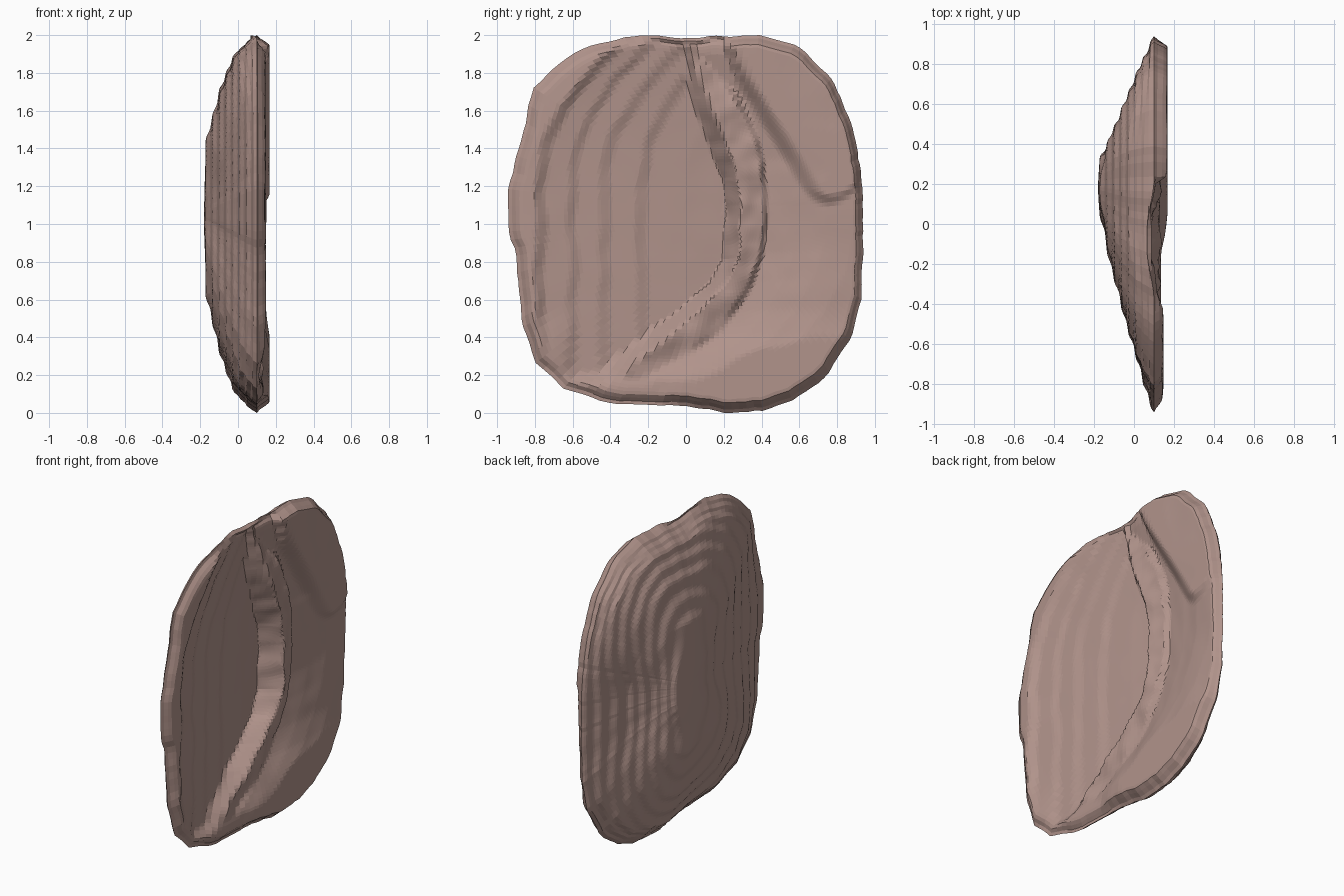
import bpy, bmesh, math
from mathutils import Vector, noise

if "Cube" in bpy.data.objects:
    bpy.data.objects.remove(bpy.data.objects["Cube"])

PEAK_Y, PEAK_Z = 0.2, 1.05
SEGMENTS, RINGS = 160, 58

# Rim outline (y, z), clockwise from the upper front
OUTLINE = [(-.5, 1.95), (-.25, 2), (0, 1.985), (.38, 2), (.6, 1.94), (.78, 1.76),
           (.88, 1.52), (.93, 1.3), (.94, .9), (.925, .6), (.88, .42), (.75, .2),
           (.58, .07), (.4, .01), (.2, 0), (0, .04), (-.4, .05), (-.65, .13),
           (-.8, .27), (-.87, .5), (-.9, .85), (-.94, .95), (-.94, 1.2),
           (-.87, 1.45), (-.81, 1.72), (-.65, 1.87)]
# Outer height against fraction of the way from peak to rim
BACK = [(0, -.178), (.2, -.165), (.34, -.085), (.55, -.005), (.82, .05), (1, .1)]
FRONT = [(0, -.178), (.18, -.15), (.35, -.1), (.53, -.05), (.7, 0), (.88, .055), (1, .1)]
TALL = [(0, -.178), (.42, -.16), (.68, -.1), (.89, -.02), (1, .09)]
# Foot and outer edge of the curved ridge beside the bowl (z, y)
FOOT = [(.17, -.5), (.25, -.42), (.44, -.19), (.55, -.03), (.68, .12), (.81, .2),
        (1.1, .21), (1.25, .19), (1.39, .13), (1.66, .03), (1.9, 0)]
EDGE = [(.17, -.18), (.25, -.05), (.41, .17), (.54, .28), (.7, .37), (.85, .42),
        (1.1, .44), (1.34, .42), (1.5, .37), (1.66, .3), (1.8, .16), (1.9, .06)]
# Heights across the bowl floor, and across the shelf from the ridge outward
BOWL = [(-.9, .14), (-.8, .148), (-.74, .115), (-.63, .105), (-.58, .085), (-.46, .08),
        (-.4, .06), (-.26, .052), (-.2, .032), (0, .02), (.2, 0)]
SHELF = [(0, .08), (.15, .11), (.3, .133), (.45, .145)]


def interp(table, v):
    if v <= table[0][0]:
        return table[0][1]
    for (a, fa), (b, fb) in zip(table, table[1:]):
        if v <= b:
            return fa + (fb - fa) * (v - a) / (b - a)
    return table[-1][1]


def smooth(a, b, v):
    t = max(0, min(1, (v - a) / (b - a)))
    return t * t * (3 - 2 * t)


def rough(y, z, scale, seed):
    return noise.noise(Vector((y * scale, z * scale, seed)))


def rim_radius(a):
    """Distance from the peak to the outline along angle a."""
    dy, dz = math.cos(a), math.sin(a)
    for i, (y0, z0) in enumerate(OUTLINE):
        y1, z1 = OUTLINE[(i + 1) % len(OUTLINE)]
        ey, ez = y1 - y0, z1 - z0
        py, pz = y0 - PEAK_Y, z0 - PEAK_Z
        det = dz * ey - dy * ez
        if abs(det) < 1e-9:
            continue
        r = (pz * ey - py * ez) / det
        s = (dy * pz - dz * py) / det
        if r > 0 and -1e-6 <= s <= 1 + 1e-6:
            return r
    return 0.9


def terrace(x, step=.036):
    """Turn a slope into soft growth steps."""
    n = math.floor(x / step)
    f = x / step - n
    return step * (n + .5 * f + .5 * smooth(.45, .95, f))


def outer_x(a, q, y, z):
    w = math.sin(a) ** 2
    if math.cos(a) > 0 and math.sin(a) < 0:
        w *= w
    side = interp(BACK if math.cos(a) > 0 else FRONT, q)
    x = side * (1 - w) + interp(TALL, q) * w
    x += .012 * rough(y, z, 4, 1) * (1 - q)
    return max(-.18, terrace(x))


def shelf_x(y, z, edge):
    x = interp(SHELF, y - edge) + .045 * smooth(.6, .2, z)
    # Raised lobe at the upper back, slanting away from the ridge
    left = .16 + .62 * (1.9 - z)
    bottom = 1.11 + 3 * (y - .74) ** 2
    lobe = smooth(left, left + .13, y) * smooth(bottom - .02, bottom + .06, z)
    x += (.168 - x) * lobe
    return min(.168, x + .008 * rough(y, z, 4, 7))


def inner_x(q, y, z, out):
    # Bowl terraces curve over towards the top of the ridge
    u = y - .75 * max(0, z - 1.2) ** 2 + .025 * rough(y, z, 6, 3)
    floor = interp(BOWL, u) + .02 * smooth(-.55, -.75, y) * smooth(.55, .25, z)
    wobble = .015 * rough(y, z, 9, 11)
    foot, edge = interp(FOOT, z) + wobble, interp(EDGE, z) + wobble
    t = (y - foot) / (edge - foot)
    crest = .132 + .016 * rough(y, z, 9, 5) - .035 * smooth(1.6, 1.9, z)
    rise = .34
    if t <= 0:
        top = floor
    elif t < rise:
        top = floor + (crest - floor) * t / rise
    elif t < .85:
        top = crest - .022 * (t - rise) / (.85 - rise)
    else:
        # Step down from the ridge to the shelf
        k = smooth(.85, 1, t)
        top = (crest - .022) * (1 - k) + shelf_x(y, z, edge) * k
    # Bottom margin runs under the end of the bowl
    low = smooth(.22, .13, z)
    top += (max(top, .135) - top) * low
    top = max(top, out + .03)
    # Round the rim over
    k = math.sqrt(max(0, 1 - smooth(.94, 1, q)))
    return out + (top - out) * k


def build_shell():
    bm = bmesh.new()
    sheets = {"outer": [], "inner": []}
    for i in range(SEGMENTS):
        a = 2 * math.pi * i / SEGMENTS
        ca, sa = math.cos(a), math.sin(a)
        r = rim_radius(a) + .008 * rough(ca, sa, 9, 2) + .006 * rough(ca, sa, 22, 4)
        cols = {"outer": [], "inner": []}
        for j in range(1, RINGS):
            q = j / RINGS
            y, z = PEAK_Y + r * q * ca, PEAK_Z + r * q * sa
            xo = outer_x(a, q, y, z)
            cols["outer"].append(bm.verts.new((xo, y, z)))
            cols["inner"].append(bm.verts.new((inner_x(q, y, z, xo), y, z)))
        # Rim dips outward where the bowl runs out at the top
        y, z = PEAK_Y + r * ca, PEAK_Z + r * sa
        dip = .035 * smooth(.3, .05, abs(y + .08)) * smooth(1.7, 1.9, z)
        rim = bm.verts.new((.1 - dip, y, max(0, min(2, z))))
        for name in sheets:
            sheets[name].append(cols[name] + [rim])
    for name, x in (("outer", -.178), ("inner", 0)):
        centre = bm.verts.new((x, PEAK_Y, PEAK_Z))
        cols = sheets[name]
        for i in range(SEGMENTS):
            c, d = cols[i], cols[(i + 1) % SEGMENTS]
            bm.faces.new((centre, c[0], d[0]))
            for j in range(RINGS - 1):
                bm.faces.new((c[j], c[j + 1], d[j + 1], d[j]))
    bmesh.ops.recalc_face_normals(bm, faces=bm.faces)
    mesh = bpy.data.meshes.new("shell")
    bm.to_mesh(mesh)
    bm.free()
    return mesh


mat = bpy.data.materials.new("dusty pink brown")
mat.diffuse_color = (.44, .295, .26, 1)
mat.use_nodes = True
mat.node_tree.nodes["Principled BSDF"].inputs["Base Color"].default_value = mat.diffuse_color
shell = bpy.data.objects.new("shell", build_shell())
shell.data.materials.append(mat)
bpy.context.collection.objects.link(shell)
